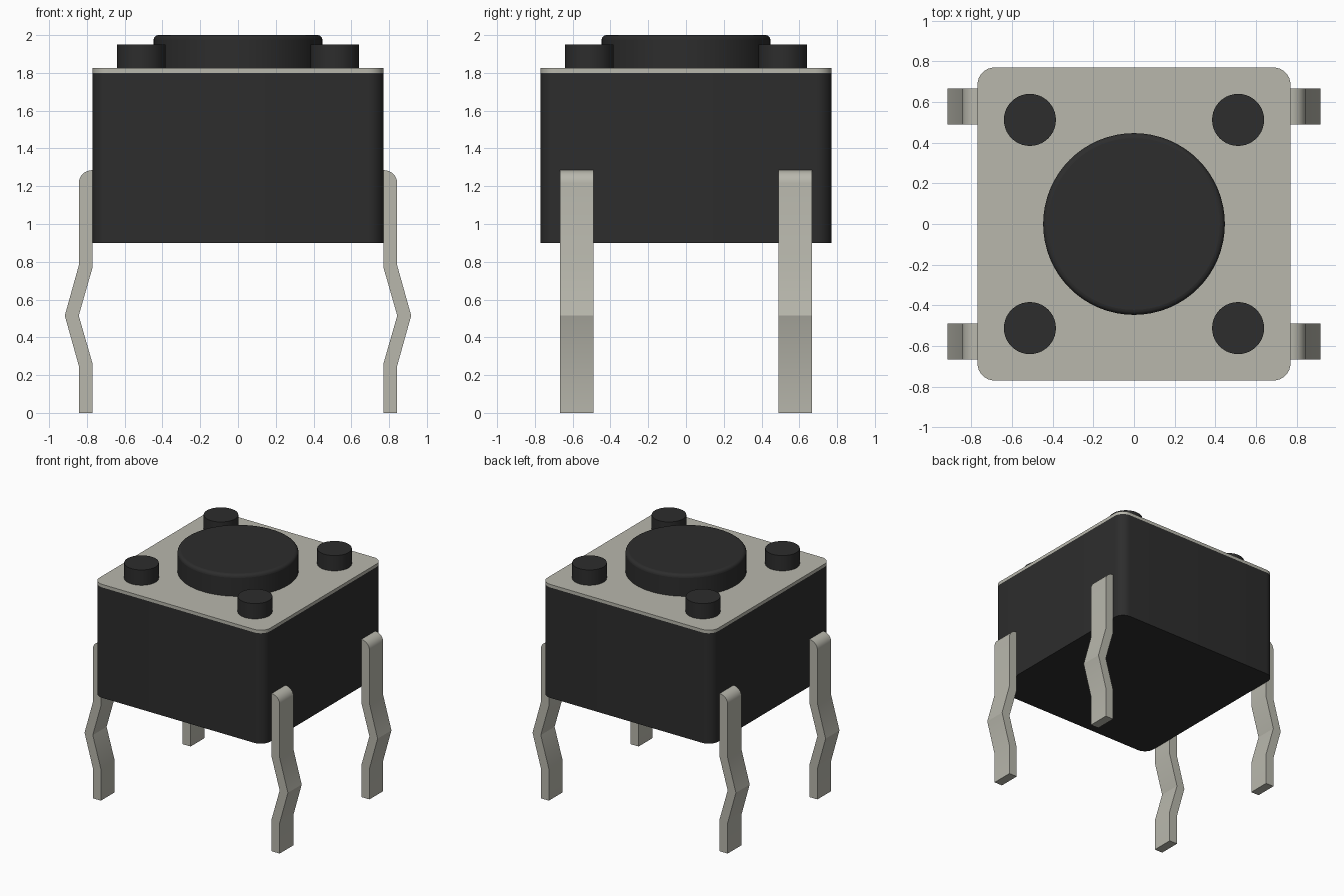
import bpy, bmesh, math

if "Cube" in bpy.data.objects:
    bpy.data.objects.remove(bpy.data.objects["Cube"])


def material(name, rgb):
    m = bpy.data.materials.new(name)
    m.diffuse_color = (*rgb, 1)
    m.use_nodes = True
    m.node_tree.nodes["Principled BSDF"].inputs["Base Color"].default_value = m.diffuse_color
    return m


BLACK = material("black plastic", (0.026, 0.026, 0.026))
METAL = material("pale metal", (0.48, 0.475, 0.415))


def prism(name, outline, depth, mat, place):
    """Extrude a 2D outline; place(u, v, w) maps it into the model frame."""
    bm = bmesh.new()
    face = bm.faces.new([bm.verts.new(place(u, v, 0)) for u, v in outline])
    ext = bmesh.ops.extrude_face_region(bm, geom=[face])
    a, b = place(0, 0, 0), place(0, 0, depth)
    shift = [q - p for p, q in zip(a, b)]
    verts = [e for e in ext["geom"] if isinstance(e, bmesh.types.BMVert)]
    bmesh.ops.translate(bm, verts=verts, vec=shift)
    bmesh.ops.recalc_face_normals(bm, faces=bm.faces)
    me = bpy.data.meshes.new(name)
    bm.to_mesh(me)
    bm.free()
    ob = bpy.data.objects.new(name, me)
    bpy.context.collection.objects.link(ob)
    me.materials.append(mat)
    smooth(ob)
    return ob


def smooth(ob):
    bpy.ops.object.select_all(action='DESELECT')
    ob.select_set(True)
    bpy.context.view_layer.objects.active = ob
    bpy.ops.object.shade_smooth_by_angle(angle=math.radians(30))


def arc(cx, cy, r, start, end, n):
    return [(cx + r * math.cos(math.radians(start + (end - start) * i / n)),
             cy + r * math.sin(math.radians(start + (end - start) * i / n)))
            for i in range(n + 1)]


def rounded_square(half, r):
    c = half - r
    pts = []
    for i, (sx, sy) in enumerate([(1, 1), (-1, 1), (-1, -1), (1, -1)]):
        pts += arc(sx * c, sy * c, r, i * 90, i * 90 + 90, 8)
    return pts


def upright(z0):
    return lambda u, v, w: (u, v, z0 + w)


# Housing and metal cover plate
prism("housing", rounded_square(0.77, 0.085), 0.9, BLACK, upright(0.9))
prism("cover_plate", rounded_square(0.77, 0.085), 0.025, METAL, upright(1.8))

# Round push button with a softened top rim
button = prism("push_button", arc(0, 0, 0.447, 0, 360, 64)[:-1], 0.2, BLACK, upright(1.8))
bm = bmesh.new()
bm.from_mesh(button.data)
rim = [e for e in bm.edges if all(v.co.z > 1.99 for v in e.verts)]
bmesh.ops.bevel(bm, geom=rim, offset=0.025, segments=4, profile=0.5, affect='EDGES')
bm.to_mesh(button.data)
bm.free()
smooth(button)

# Four corner pegs and four kinked legs
leg_profile = [(0.75, 1.285)] + arc(0.773, 1.215, 0.07, 90, 0, 8) + [
    (0.843, 0.78), (0.917, 0.515), (0.843, 0.25), (0.843, 0),
    (0.77, 0), (0.77, 0.26), (0.843, 0.515), (0.77, 0.77), (0.77, 0.92), (0.75, 0.92)]
for sx, side in ((-1, "left"), (1, "right")):
    for sy, end in ((-1, "front"), (1, "back")):
        prism(f"{end}_{side}_peg", arc(sx * 0.512, sy * 0.512, 0.128, 0, 360, 40)[:-1],
              0.15, BLACK, upright(1.8))
        prism(f"{end}_{side}_leg", leg_profile, 0.178, METAL,
              lambda u, v, w: (sx * u, sy * (0.489 + w), v))
